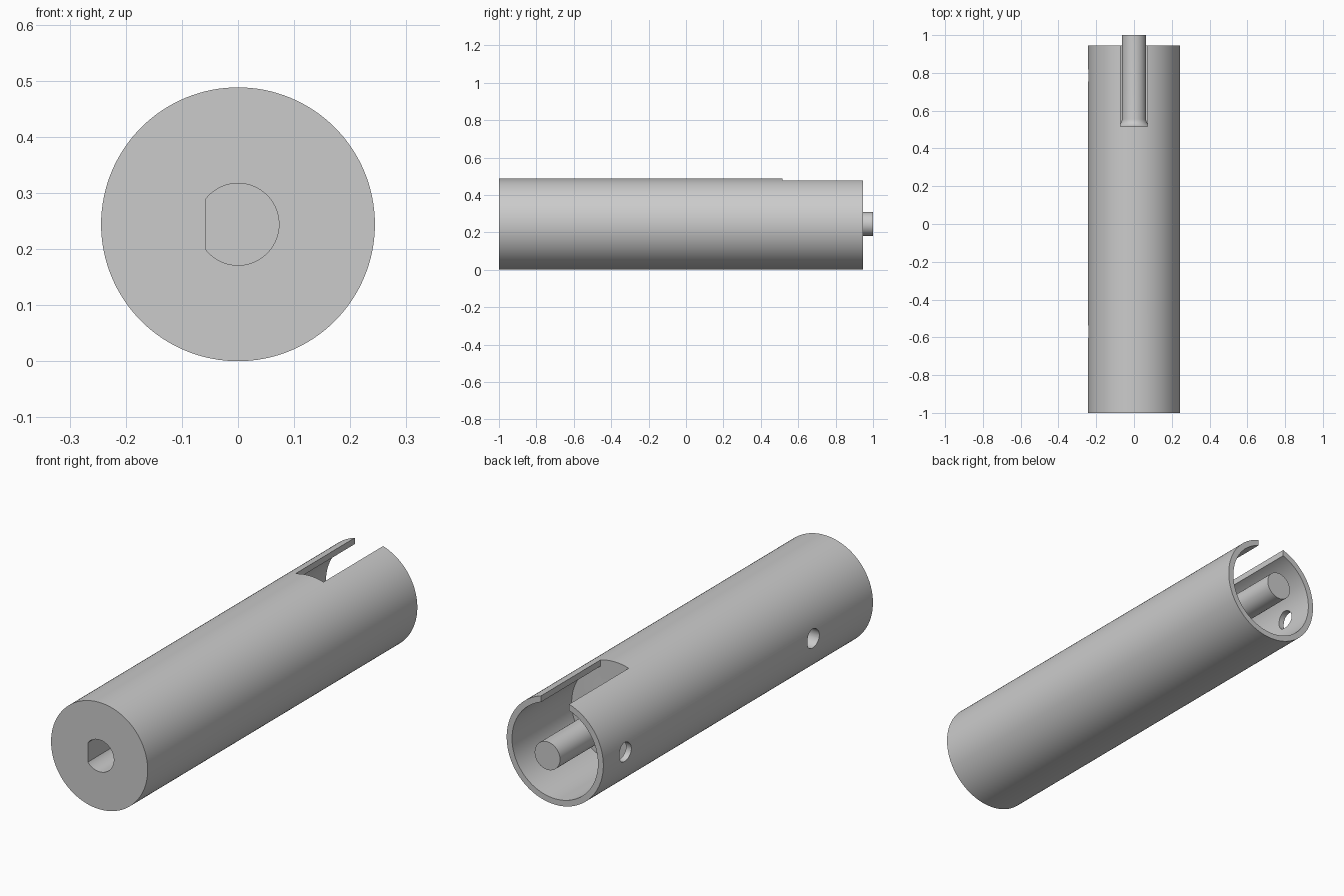
import bpy, bmesh, math
from mathutils import Matrix, Vector

if "Cube" in bpy.data.objects:
    bpy.data.objects.remove(bpy.data.objects["Cube"], do_unlink=True)

AXIS_Z = 0.244          # height of the shaft axis
RADIUS = 0.244
BORE = 0.217
FRONT, BACK, FLOOR = -1.0, 0.945, 0.515
PIN, FILLET = 0.064, 0.04

steel = bpy.data.materials.new("plain grey")
steel.use_nodes = True
grey = (0.6, 0.6, 0.6, 1)
steel.diffuse_color = grey
steel.node_tree.nodes["Principled BSDF"].inputs["Base Color"].default_value = grey


def make_object(name, bm):
    bmesh.ops.recalc_face_normals(bm, faces=bm.faces)
    mesh = bpy.data.meshes.new(name)
    bm.to_mesh(mesh)
    bm.free()
    mesh.materials.append(steel)
    obj = bpy.data.objects.new(name, mesh)
    bpy.context.collection.objects.link(obj)
    return obj


def lathe(name, profile, steps=128):
    """Spin (radius, y) points about the shaft axis."""
    bm = bmesh.new()
    verts = [bm.verts.new((r, y, AXIS_Z)) for r, y in profile]
    edges = [bm.edges.new(pair) for pair in zip(verts, verts[1:])]
    bmesh.ops.spin(bm, geom=verts + edges, cent=(0, 0, AXIS_Z), axis=(0, 1, 0),
                   angle=math.tau, steps=steps, use_merge=True)
    bmesh.ops.remove_doubles(bm, verts=bm.verts, dist=1e-5)
    return make_object(name, bm)


def prism(name, outline, offset):
    """Extrude a closed outline of points along an offset."""
    bm = bmesh.new()
    face = bm.faces.new([bm.verts.new(p) for p in outline])
    new = bmesh.ops.extrude_face_region(bm, geom=[face], use_keep_orig=True)["geom"]
    bmesh.ops.translate(bm, vec=offset,
                        verts=[v for v in new if isinstance(v, bmesh.types.BMVert)])
    return make_object(name, bm)


def cut(target, cutter):
    cutter.hide_render = True
    mod = target.modifiers.new(cutter.name, 'BOOLEAN')
    mod.operation, mod.solver, mod.object = 'DIFFERENCE', 'EXACT', cutter
    bpy.context.view_layer.objects.active = target
    bpy.ops.object.modifier_apply(modifier=mod.name)
    bpy.data.objects.remove(cutter, do_unlink=True)


# Shaft body: solid front, open bore at the back, filleted centre pin
fillet = [(PIN + FILLET * (1 - math.sin(a)), FLOOR + FILLET * (1 - math.cos(a)))
          for a in (math.pi / 2 * i / 8 for i in range(9))]
profile = [(0, FRONT), (RADIUS, FRONT), (RADIUS, BACK), (BORE, BACK), (BORE, FLOOR)]
profile += fillet + [(PIN, 1.0), (0, 1.0)]
shaft = lathe("shaft_body", profile)

# D-shaped socket in the front face
socket_r, flat_x = 0.073, -0.058
half = math.acos(flat_x / socket_r)
d_outline = [(socket_r * math.cos(a), FRONT - 0.05, AXIS_Z + socket_r * math.sin(a))
             for a in (half * (2 * i / 56 - 1) for i in range(57))]
cut(shaft, prism("socket_cutter", d_outline, (0, 0.7, 0)))

# Open slot along the top of the bore wall
slot = [(x, y, 0.4) for x, y in ((-0.071, FLOOR), (0.071, FLOOR), (0.071, 1.1), (-0.071, 1.1))]
cut(shaft, prism("slot_cutter", slot, (0, 0, 0.2)))

# Screw holes in the side, into the socket and into the bore
for y in (-0.57, 0.786):
    ring = [(-0.3, y + 0.0435 * math.cos(a), AXIS_Z + 0.0435 * math.sin(a))
            for a in (math.tau * i / 40 for i in range(40))]
    cut(shaft, prism("screw_hole_cutter", ring, (0.2 if y > 0 else 0.27, 0, 0)))

# Smooth curved walls with crisp edges
bpy.ops.object.select_all(action='DESELECT')
shaft.select_set(True)
bpy.context.view_layer.objects.active = shaft
bpy.ops.object.shade_smooth_by_angle(angle=math.radians(30))
